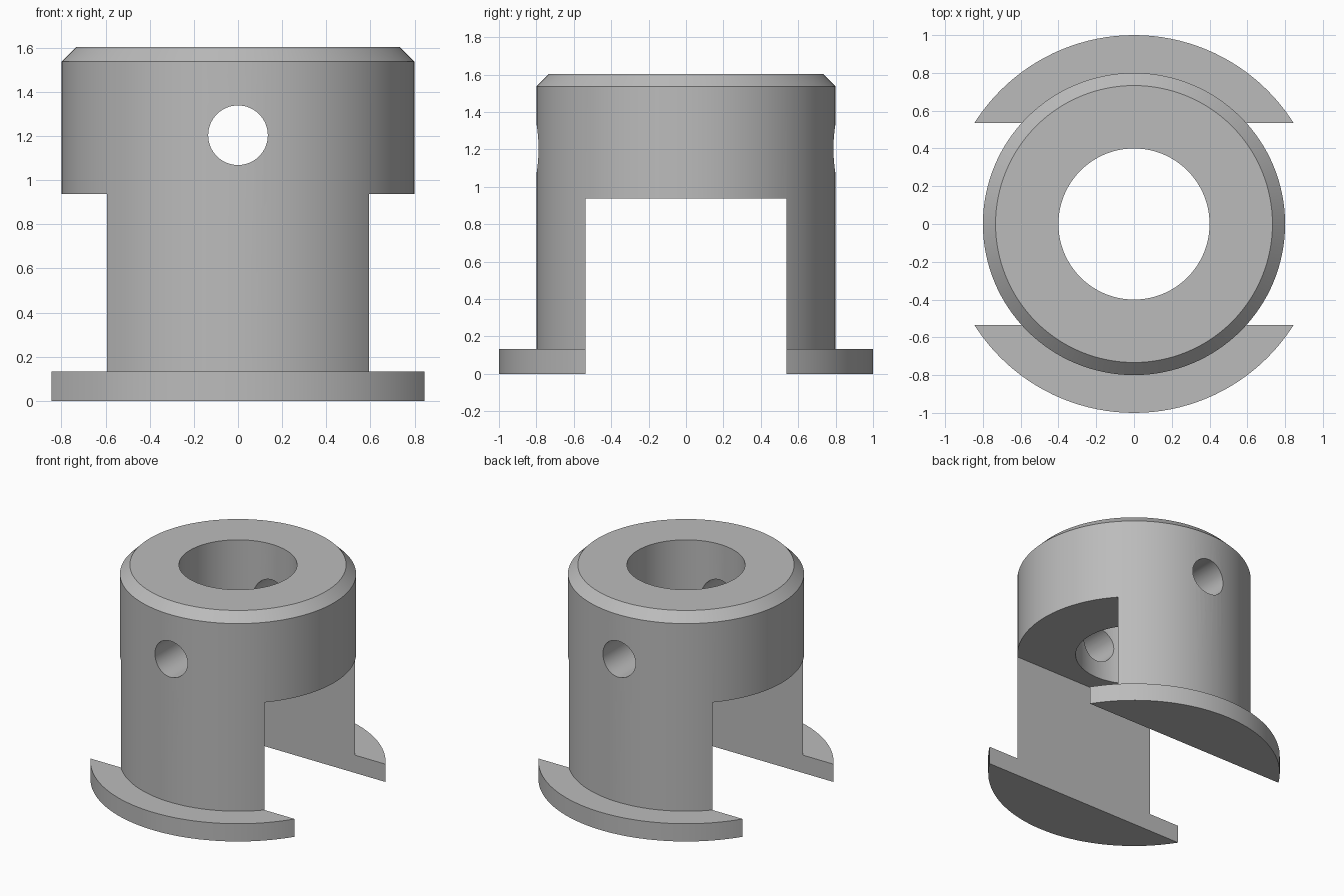
import bpy
import bmesh
import math
from mathutils import Matrix

cube = bpy.data.objects.get("Cube")
if cube:
    bpy.data.objects.remove(cube, do_unlink=True)

SEGMENTS = 128
BORE = 0.4
FLANGE_TOP = 0.133
HEIGHT = 1.603
CHAMFER = 0.067

metal = bpy.data.materials.new("plain grey")
metal.use_nodes = True
grey = (0.5, 0.5, 0.5, 1)
metal.diffuse_color = grey
metal.node_tree.nodes["Principled BSDF"].inputs["Base Color"].default_value = grey


def make_object(name, bm):
    bmesh.ops.recalc_face_normals(bm, faces=bm.faces)
    mesh = bpy.data.meshes.new(name)
    bm.to_mesh(mesh)
    bm.free()
    mesh.materials.append(metal)
    obj = bpy.data.objects.new(name, mesh)
    bpy.context.collection.objects.link(obj)
    return obj


def lathe(name, profile):
    """Revolve a closed (radius, height) outline around z."""
    bm = bmesh.new()
    rings = []
    for r, z in profile:
        rings.append([bm.verts.new((r * math.cos(a), r * math.sin(a), z))
                      for a in (math.tau * i / SEGMENTS for i in range(SEGMENTS))])
    for low, high in zip(rings, rings[1:] + rings[:1]):
        for i in range(SEGMENTS):
            j = (i + 1) % SEGMENTS
            bm.faces.new((low[i], low[j], high[j], high[i]))
    return make_object(name, bm)


# Flanged collar with a bore and a chamfered top rim
collar = lathe("slotted_collar", [
    (BORE, 0), (1, 0), (1, FLANGE_TOP), (0.8, FLANGE_TOP),
    (0.8, HEIGHT - CHAMFER), (0.8 - CHAMFER, HEIGHT), (BORE, HEIGHT)])

# Wide slot running side to side, open at the bottom
bm = bmesh.new()
bmesh.ops.create_cube(bm, size=1, matrix=Matrix.Translation((0, 0, 0.437))
                      @ Matrix.Diagonal((3, 1.072, 1, 1)))
slot = make_object("slot_cutter", bm)

# Round pin hole running front to back
bm = bmesh.new()
bmesh.ops.create_cone(bm, cap_ends=True, segments=64, radius1=0.135, radius2=0.135, depth=3,
                      matrix=Matrix.Translation((0, 0, 1.203))
                      @ Matrix.Rotation(math.pi / 2, 4, "X"))
pin_hole = make_object("pin_hole_cutter", bm)

# Cut the collar, then drop the cutters
bpy.context.view_layer.objects.active = collar
for cutter in (slot, pin_hole):
    cutter.hide_render = True
    mod = collar.modifiers.new(cutter.name, "BOOLEAN")
    mod.operation = "DIFFERENCE"
    mod.solver = "EXACT"
    mod.object = cutter
    bpy.ops.object.modifier_apply(modifier=mod.name)
    bpy.data.objects.remove(cutter, do_unlink=True)

# Smooth round walls with crisp edges
bpy.ops.object.select_all(action="DESELECT")
collar.select_set(True)
bpy.ops.object.shade_smooth_by_angle(angle=math.radians(30))
